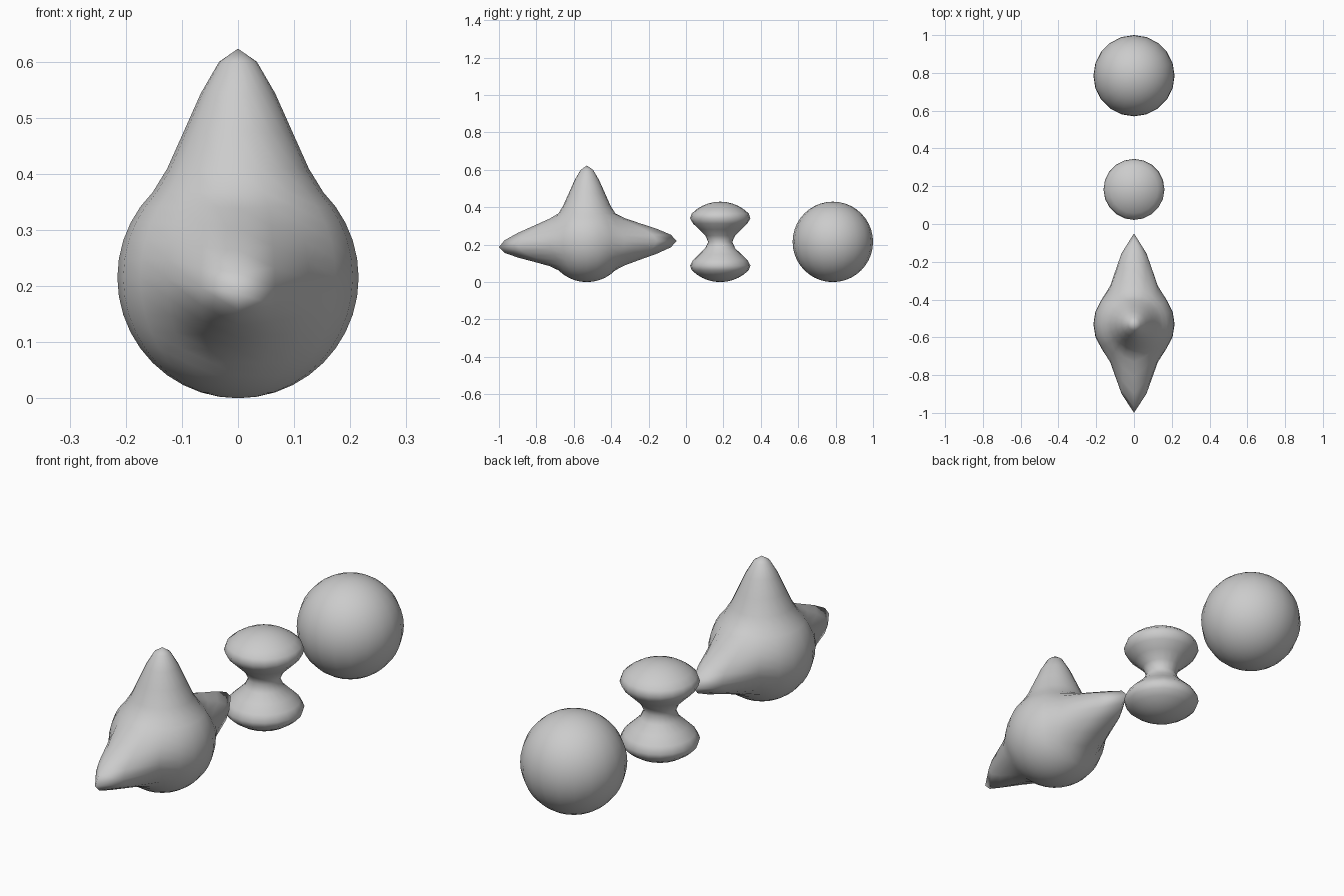
import bpy
import bmesh
from mathutils import Vector

if "Cube" in bpy.data.objects:
    bpy.data.objects.remove(bpy.data.objects["Cube"])

R = 0.215        # sphere radius
REACH = 0.166    # soft-edit influence radius


def falloff(d):
    t = max(0.0, 1.0 - d / REACH)
    return 3 * t * t - 2 * t ** 3


def pull(bm, anchor, move):
    """Drag the surface point at anchor with a smooth falloff."""
    weights = [(v, falloff((v.co - anchor).length)) for v in bm.verts]
    for v, w in weights:
        v.co += move * w


def pinch(bm, scale):
    """Shrink the equator with a smooth falloff towards the poles."""
    for v in bm.verts:
        flat = Vector((v.co.x, v.co.y, 0))
        if flat.length < 1e-5:
            continue
        d = (v.co - flat.normalized() * R).length
        k = 1 - (1 - scale) * falloff(d)
        v.co.x *= k
        v.co.y *= k


def ball(name, y, edit=None):
    bm = bmesh.new()
    bmesh.ops.create_uvsphere(bm, u_segments=20, v_segments=20, radius=R)
    if edit:
        edit(bm)
    for f in bm.faces:
        f.smooth = True
    mesh = bpy.data.meshes.new(name)
    bm.to_mesh(mesh)
    bm.free()
    obj = bpy.data.objects.new(name, mesh)
    obj.location = (0, y, R)
    bpy.context.collection.objects.link(obj)


# Ball with three pulled-out spikes: up, front and back
def spikes(bm):
    pull(bm, Vector((0, 0, R)), Vector((0, 0, 0.193)))
    pull(bm, Vector((0, -R, 0)), Vector((0, -0.255, -0.028)))
    pull(bm, Vector((0, R, 0)), Vector((0, 0.265, 0.005)))


ball("spiked_ball", -0.53, spikes)

# Ball pinched at the waist
ball("pinched_ball", 0.183, lambda bm: pinch(bm, 0.3))

# Plain ball
ball("plain_ball", 0.785)
